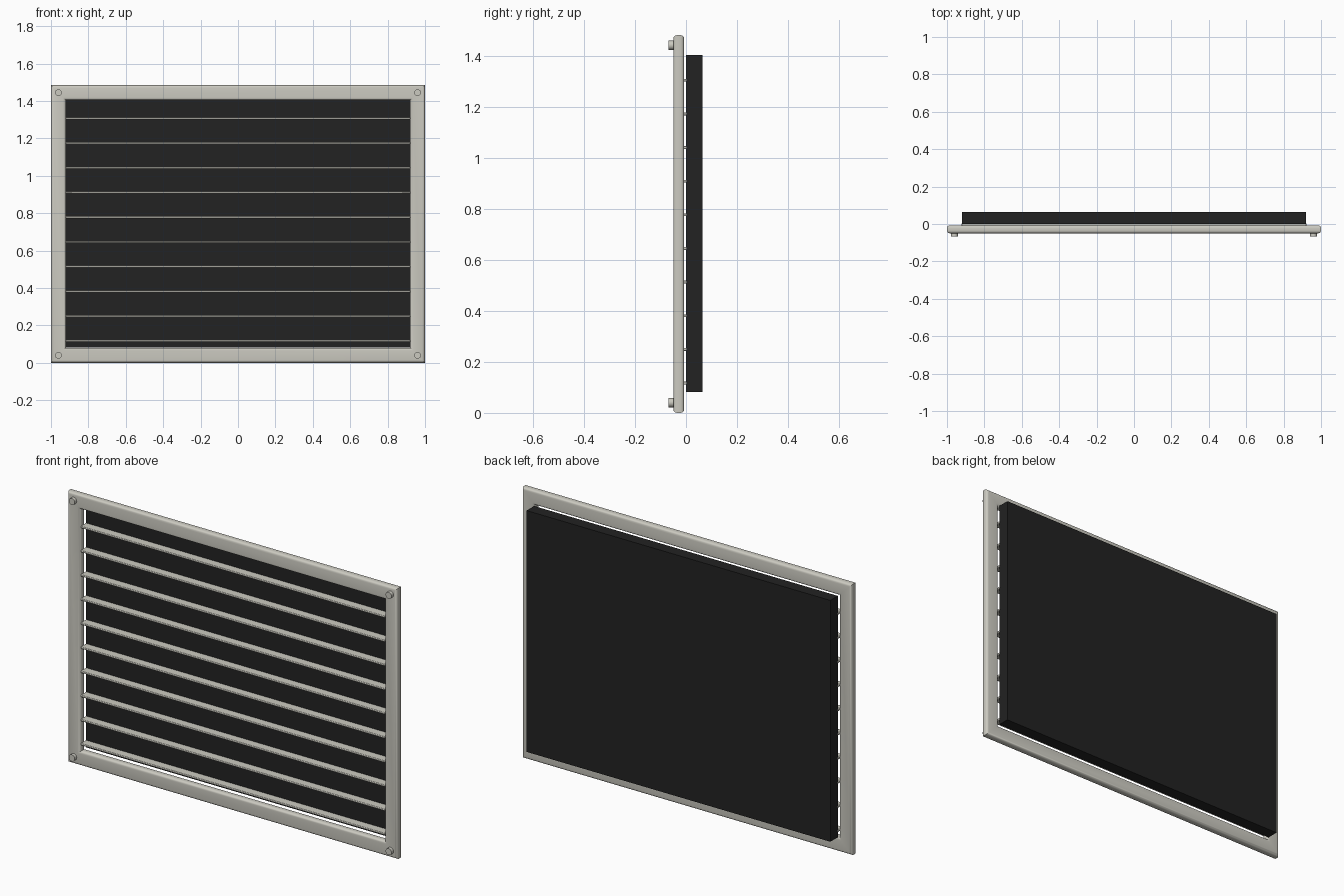
import bpy, bmesh, math

if "Cube" in bpy.data.objects:
    bpy.data.objects.remove(bpy.data.objects["Cube"])


def material(name, rgb):
    m = bpy.data.materials.new(name)
    m.use_nodes = True
    m.diffuse_color = (*rgb, 1)
    m.node_tree.nodes["Principled BSDF"].inputs["Base Color"].default_value = (*rgb, 1)
    return m


METAL = material("warm grey metal", (0.60, 0.59, 0.53))
BLACK = material("matt black", (0.016, 0.016, 0.016))

HEIGHT = 1.484
MID = HEIGHT / 2


def finish(obj, name, mat, bevel=0, segments=3, angle=None):
    obj.name = name
    obj.data.materials.append(mat)
    if bevel:
        mod = obj.modifiers.new("rounded edges", 'BEVEL')
        mod.width, mod.segments = bevel, segments
    if angle:
        bpy.ops.object.select_all(action='DESELECT')
        obj.select_set(True)
        bpy.context.view_layer.objects.active = obj
        bpy.ops.object.shade_smooth_by_angle(angle=math.radians(angle))
    return obj


def box(name, mat, low, high, **kw):
    bpy.ops.mesh.primitive_cube_add(size=1, location=[(a + b) / 2 for a, b in zip(low, high)])
    obj = bpy.context.object
    obj.scale = [b - a for a, b in zip(low, high)]
    bpy.ops.object.transform_apply(location=False, rotation=False, scale=True)
    return finish(obj, name, mat, **kw)


# Rounded, mitred frame: one cross-section swept around the rectangle
W, FRONT, BACK, R, STEPS = 0.08, -0.05, -0.007, 0.015, 5
profile = []
for i, (u, y) in enumerate([(W - R, BACK - R), (R, BACK - R), (R, FRONT + R), (W - R, FRONT + R)]):
    for s in range(STEPS):
        a = math.pi / 2 * (i + s / (STEPS - 1))
        profile.append((u + R * math.cos(a), y + R * math.sin(a)))
bm = bmesh.new()
rings = []
for sx, sz in [(-1, -1), (1, -1), (1, 1), (-1, 1)]:
    rings.append([bm.verts.new((sx * (1 - u), y, MID + sz * (MID - u))) for u, y in profile])
n = len(profile)
for k in range(4):
    a, b = rings[k], rings[(k + 1) % 4]
    for j in range(n):
        bm.faces.new((a[j], a[(j + 1) % n], b[(j + 1) % n], b[j]))
bmesh.ops.recalc_face_normals(bm, faces=bm.faces)
mesh = bpy.data.meshes.new("frame")
bm.to_mesh(mesh)
bm.free()
frame = bpy.data.objects.new("frame", mesh)
bpy.context.collection.objects.link(frame)
finish(frame, "frame", METAL, angle=40)

# Backing box behind the opening
box("backing_box", BLACK, (-0.92, 0, 0.083), (0.92, 0.065, 1.405))

# Horizontal slats
for i in range(10):
    z = 0.117 + i * 0.1322
    box(f"slat_{i + 1}", METAL, (-0.922, -0.046, z - 0.0055), (0.922, 0.003, z + 0.0055),
        bevel=0.003, segments=2, angle=40)

# Corner bolts
for sx, side in ((1, "left"), (-1, "right")):
    for z, level in ((0.04, "bottom"), (HEIGHT - 0.04, "top")):
        bpy.ops.mesh.primitive_cylinder_add(vertices=24, radius=0.018, depth=0.028,
                                            location=(sx * 0.96, -0.054, z),
                                            rotation=(math.pi / 2, 0, 0))
        finish(bpy.context.object, f"bolt_{level}_{side}", METAL, angle=40)
